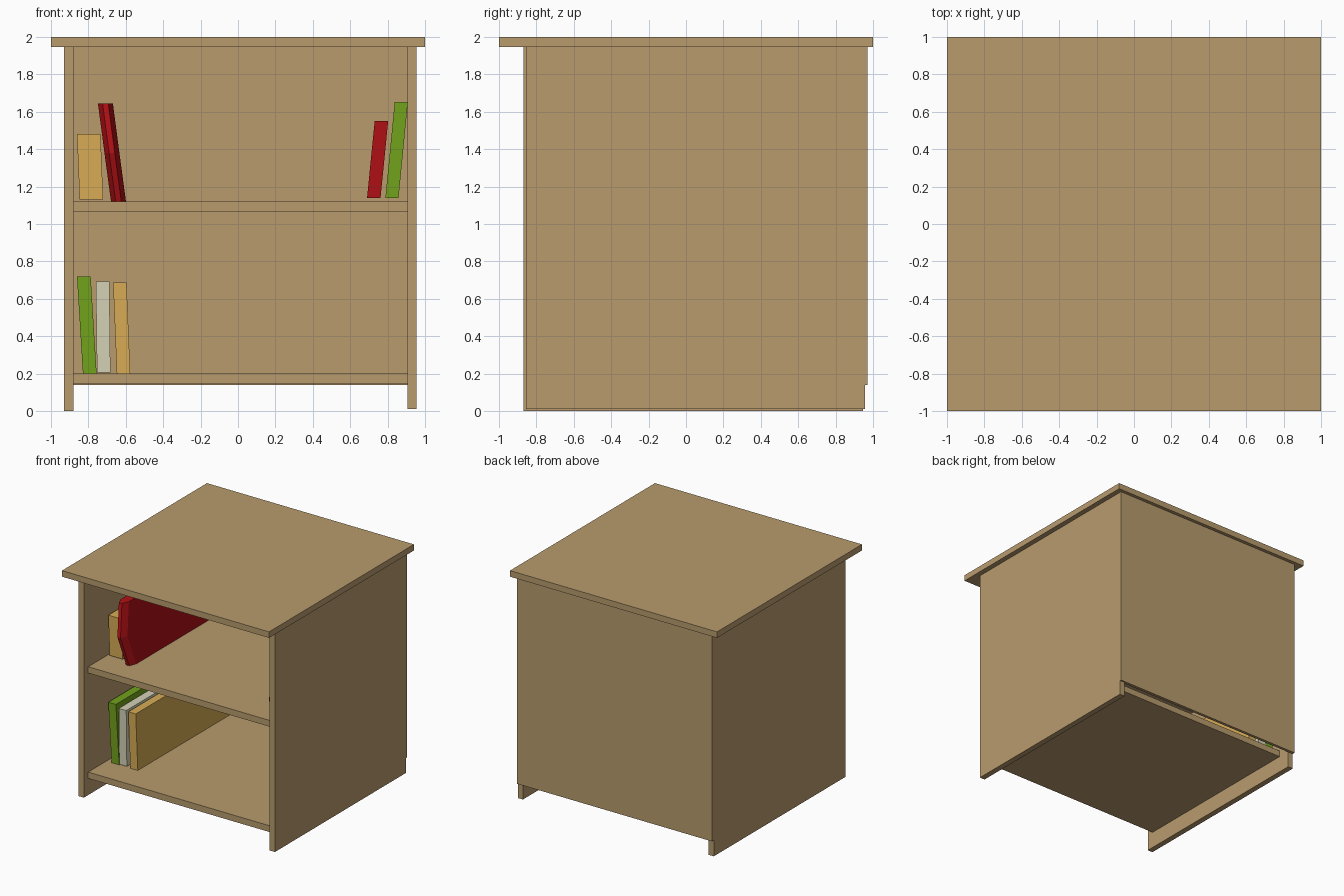
import bpy, bmesh

if "Cube" in bpy.data.objects:
    bpy.data.objects.remove(bpy.data.objects["Cube"])


def material(name, rgb):
    m = bpy.data.materials.new(name)
    m.diffuse_color = (*rgb, 1)
    m.use_nodes = True
    m.node_tree.nodes["Principled BSDF"].inputs["Base Color"].default_value = m.diffuse_color
    return m


WOOD = material("wood", (0.48, 0.33, 0.155))
GREEN = material("green_cover", (0.17, 0.36, 0.012))
RED = material("red_cover", (0.42, 0.005, 0.007))
CREAM = material("cream_cover", (0.66, 0.64, 0.47))
YELLOW = material("yellow_cover", (0.68, 0.41, 0.09))


def loft(name, rings, mat):
    """Closed solid through a list of rings with equal point counts."""
    bm = bmesh.new()
    vs = [[bm.verts.new(p) for p in r] for r in rings]
    n = len(vs[0])
    for a, b in zip(vs, vs[1:]):
        for i in range(n):
            j = (i + 1) % n
            bm.faces.new((a[i], a[j], b[j], b[i]))
    bm.faces.new(vs[0][::-1])
    bm.faces.new(vs[-1])
    bmesh.ops.recalc_face_normals(bm, faces=bm.faces[:])
    me = bpy.data.meshes.new(name)
    bm.to_mesh(me)
    bm.free()
    me.materials.append(mat)
    ob = bpy.data.objects.new(name, me)
    bpy.context.collection.objects.link(ob)
    return ob


def box(name, x0, x1, y0, y1, z0, z1):
    ring = [(x0, y0), (x1, y0), (x1, y1), (x0, y1)]
    return loft(name, [[(x, y, z) for x, y in ring] for z in (z0, z1)], WOOD)


def book(name, mat, x_low, x_high, width, z0, z1):
    """Leaning book: left edge at x_low on the shelf and x_high at the top."""
    front, back = -0.56, 0.80
    outline = [(x_low, z0), (x_low + width, z0), (x_high + width, z1), (x_high, z1)]
    return loft(name, [[(x, y, z) for x, z in outline] for y in (front, back)], mat)


# Cabinet
box("top_board", -1, 1, -1, 1, 1.947, 2)
box("left_side", -0.93, -0.88, -0.87, 0.945, 0, 1.95)
box("right_side", 0.905, 0.955, -0.855, 0.957, 0.01, 1.95)
box("back_panel", -0.93, 0.955, 0.945, 0.97, 0.14, 1.95)
for name, z in (("bottom_shelf", 0.145), ("middle_shelf", 1.065)):
    box(name, -0.88, 0.905, -0.81, 0.835, z, z + 0.055)

# Books on the bottom shelf
book("lower_green_book", GREEN, -0.829, -0.861, 0.073, 0.2, 0.72)
book("lower_cream_book", CREAM, -0.754, -0.760, 0.072, 0.207, 0.693)
book("lower_yellow_book", YELLOW, -0.648, -0.668, 0.072, 0.2, 0.688)

# Books on the middle shelf
book("upper_yellow_book", YELLOW, -0.847, -0.861, 0.126, 1.132, 1.48)
book("upper_red_book", RED, 0.69, 0.731, 0.072, 1.14, 1.552)
book("upper_green_book", GREEN, 0.788, 0.838, 0.07, 1.138, 1.652)

# Leaning red book with a creased spine that bulges at mid height
rings = []
for z, x, bulge in ((1.12, -0.679, 0.0), (1.38, -0.714, 0.07), (1.645, -0.749, 0.0)):
    front = -0.61 - bulge
    plan = [(0, front + 0.06), (0.025, front), (0.055, front), (0.08, front + 0.06),
            (0.08, 0.80), (0, 0.80)]
    rings.append([(x + dx, y, z) for dx, y in plan])
loft("creased_red_book", rings, RED)
